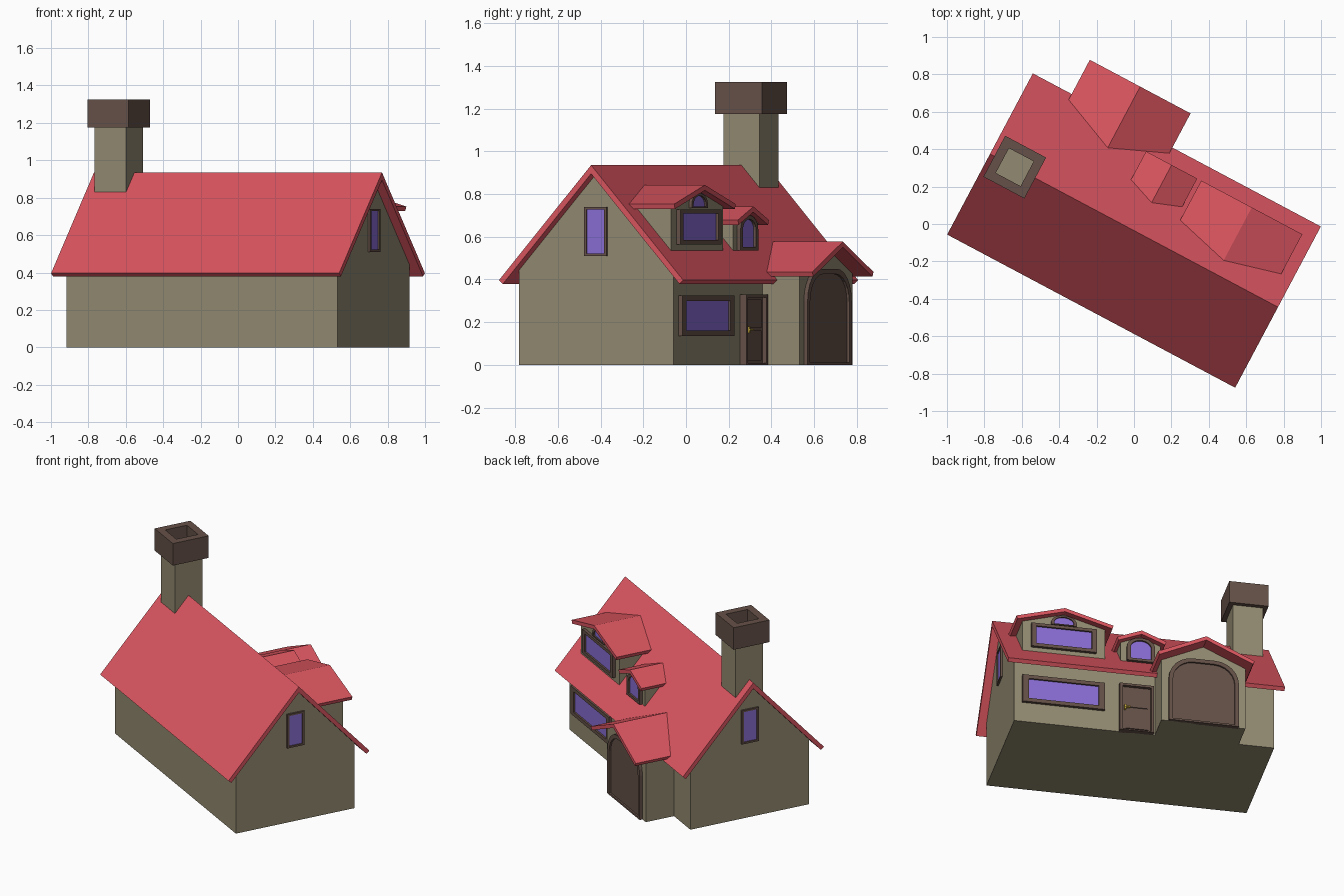
import bpy, bmesh, math
from mathutils import Matrix

if "Cube" in bpy.data.objects:
    bpy.data.objects.remove(bpy.data.objects["Cube"])

# The house is built square to local axes, then turned as a whole
PLACE = Matrix.Translation((0, -0.035, 0)) @ Matrix.Rotation(math.radians(-28), 4, 'Z')


def material(name, rgb):
    m = bpy.data.materials.new(name)
    m.diffuse_color = (*rgb, 1)
    m.use_nodes = True
    m.node_tree.nodes["Principled BSDF"].inputs["Base Color"].default_value = m.diffuse_color
    return m


RED = material("roof_red", (0.70, 0.09, 0.115))
STONE = material("wall_beige", (0.29, 0.255, 0.165))
BROWN = material("trim_brown", (0.13, 0.082, 0.065))
GLASS = material("glass_violet", (0.25, 0.155, 0.66))
GOLD = material("handle_gold", (0.60, 0.42, 0.05))

# Profile planes: (p, q) in the profile, t along the extrusion
BACK = lambda p, q, t: (p, t, q)
RIGHT = lambda p, q, t: (t, p, q)
LEFT = lambda p, q, t: (-t, p, q)
UP = lambda p, q, t: (p, q, t)


def finish(name, bm, mat):
    bmesh.ops.remove_doubles(bm, verts=bm.verts, dist=1e-5)
    bmesh.ops.recalc_face_normals(bm, faces=bm.faces)
    me = bpy.data.meshes.new(name)
    bm.to_mesh(me)
    bm.free()
    me.materials.append(mat)
    ob = bpy.data.objects.new(name, me)
    ob.matrix_world = PLACE
    bpy.context.collection.objects.link(ob)


def prism(name, pts, plane, t0, t1, mat):
    bm = bmesh.new()
    a, b = ([bm.verts.new(plane(p, q, t)) for p, q in pts] for t in (t0, t1))
    bm.faces.new(a)
    bm.faces.new(b)
    for i in range(len(pts)):
        j = (i + 1) % len(pts)
        bm.faces.new((a[i], a[j], b[j], b[i]))
    finish(name, bm, mat)


def ring(name, outer, inner, plane, t0, t1, mat):
    bm = bmesh.new()
    loops = [[bm.verts.new(plane(p, q, t)) for p, q in pts]
             for pts, t in ((outer, t0), (outer, t1), (inner, t1), (inner, t0))]
    n = len(outer)
    for k in range(4):
        a, b = loops[k], loops[(k + 1) % 4]
        for i in range(n):
            j = (i + 1) % n
            bm.faces.new((a[i], a[j], b[j], b[i]))
    finish(name, bm, mat)


def rect(c, w, z0, z1):
    return [(c - w, z0), (c + w, z0), (c + w, z1), (c - w, z1)]


def arch(c, w, z0, z1, rx, rz, n=6):
    # Opening outline with elliptical upper corners
    angles = [i * math.pi / 2 / n for i in range(n + 1)]
    right = [(w - rx + rx * math.cos(a), z1 - rz + rz * math.sin(a)) for a in angles]
    pts = [(w, z0)] + right
    left = [(-x, z) for x, z in reversed(pts)]
    if abs(rx - w) < 1e-6:
        left = left[1:]
    return [(c + x, z) for x, z in pts + left]


def gable_roof(name, c, h, ridge, eave, thick, plane, t0, t1):
    s = (ridge - eave) / h
    k = math.hypot(1, s)
    dx, dz = thick * s / k, thick / k
    prism(name, [(c - h, eave), (c, ridge), (c + h, eave),
                 (c + h - dx, eave - dz), (c, ridge - thick * k),
                 (c - h + dx, eave - dz)], plane, t0, t1, RED)


def gable_wall(name, c, w, z0, ridge, slope, plane, t0, t1):
    prism(name, [(c - w, z0), (c + w, z0), (c + w, ridge - slope * w),
                 (c, ridge), (c - w, ridge - slope * w)], plane, t0, t1, STONE)


def window(name, outer, inner, plane, wall, fill=GLASS, out=0.02):
    ring(name + "_frame", outer, inner, plane, wall - 0.01, wall + out, BROWN)
    prism(name + "_pane", inner, plane, wall - 0.01, wall + out * 0.4, fill)


# Main house and roof
gable_wall("house_walls", 0, 0.41, 0, 0.90, 1.10, RIGHT, -0.82, 0.82)
gable_roof("main_roof", 0, 0.488, 0.935, 0.397, 0.027, RIGHT, -0.872, 0.872)

# Porch and dormers: centre, wall half width, base, ridge, eave, roof half width, spans
for name, c, w, base, ridge, eave, h, back, wall, front in (
        ("porch", -0.332, 0.265, 0.0, 0.577, 0.435, 0.305, 0.325, 0.605, 0.695),
        ("large_dormer", 0.498, 0.26, 0.50, 0.842, 0.753, 0.306, 0.085, 0.363, 0.405),
        ("small_dormer", 0.013, 0.125, 0.50, 0.741, 0.678, 0.155, 0.175, 0.363, 0.404)):
    gable_wall(name + "_walls", c, w, base, ridge - 0.02, (ridge - eave) / h,
               BACK, back + 0.02, wall)
    gable_roof(name + "_roof", c, h, ridge, eave, 0.024, BACK, back, front)

# Gable windows on both ends
for name, plane in (("right_gable_window", RIGHT), ("left_gable_window", LEFT)):
    window(name, rect(0, 0.06, 0.51, 0.74), rect(0, 0.046, 0.522, 0.728), plane, 0.82, out=0.012)

# Back windows
window("wide_window", rect(0.51, 0.26, 0.135, 0.325), rect(0.51, 0.22, 0.16, 0.30), BACK, 0.41)
window("large_dormer_window", rect(0.498, 0.205, 0.563, 0.728),
       rect(0.498, 0.175, 0.585, 0.708), BACK, 0.363)
window("dormer_top_window", arch(0.498, 0.08, 0.735, 0.803, 0.08, 0.05),
       arch(0.498, 0.062, 0.742, 0.792, 0.062, 0.04), BACK, 0.363, out=0.015)
window("small_dormer_window", arch(0.013, 0.088, 0.535, 0.70, 0.088, 0.065),
       arch(0.013, 0.065, 0.552, 0.682, 0.065, 0.05), BACK, 0.363)

# Arched porch gate
window("porch_gate", arch(-0.332, 0.22, 0, 0.45, 0.15, 0.15),
       arch(-0.332, 0.195, 0.012, 0.425, 0.13, 0.13), BACK, 0.605, BROWN)

# Entry door with two raised panels and a handle
window("entry_door", rect(0.052, 0.108, 0, 0.33), rect(0.052, 0.09, 0.008, 0.315),
       BACK, 0.41, BROWN, 0.035)
for name, z0, z1 in (("lower_door_panel", 0.02, 0.16), ("upper_door_panel", 0.172, 0.305)):
    prism(name, rect(0.052, 0.07, z0, z1), BACK, 0.41, 0.43, BROWN)
prism("door_handle", rect(0.125, 0.006, 0.15, 0.18), BACK, 0.42, 0.445, GOLD)
prism("door_lever", rect(0.113, 0.018, 0.161, 0.169), BACK, 0.435, 0.45, GOLD)

# Chimney shaft and hollow cap
square = lambda r: [(-0.722 + x * r, y * r) for x, y in ((-1, -1), (1, -1), (1, 1), (-1, 1))]
prism("chimney_shaft", square(0.095), UP, 0.6, 1.20, STONE)
ring("chimney_cap", square(0.124), square(0.075), UP, 1.175, 1.325, BROWN)
